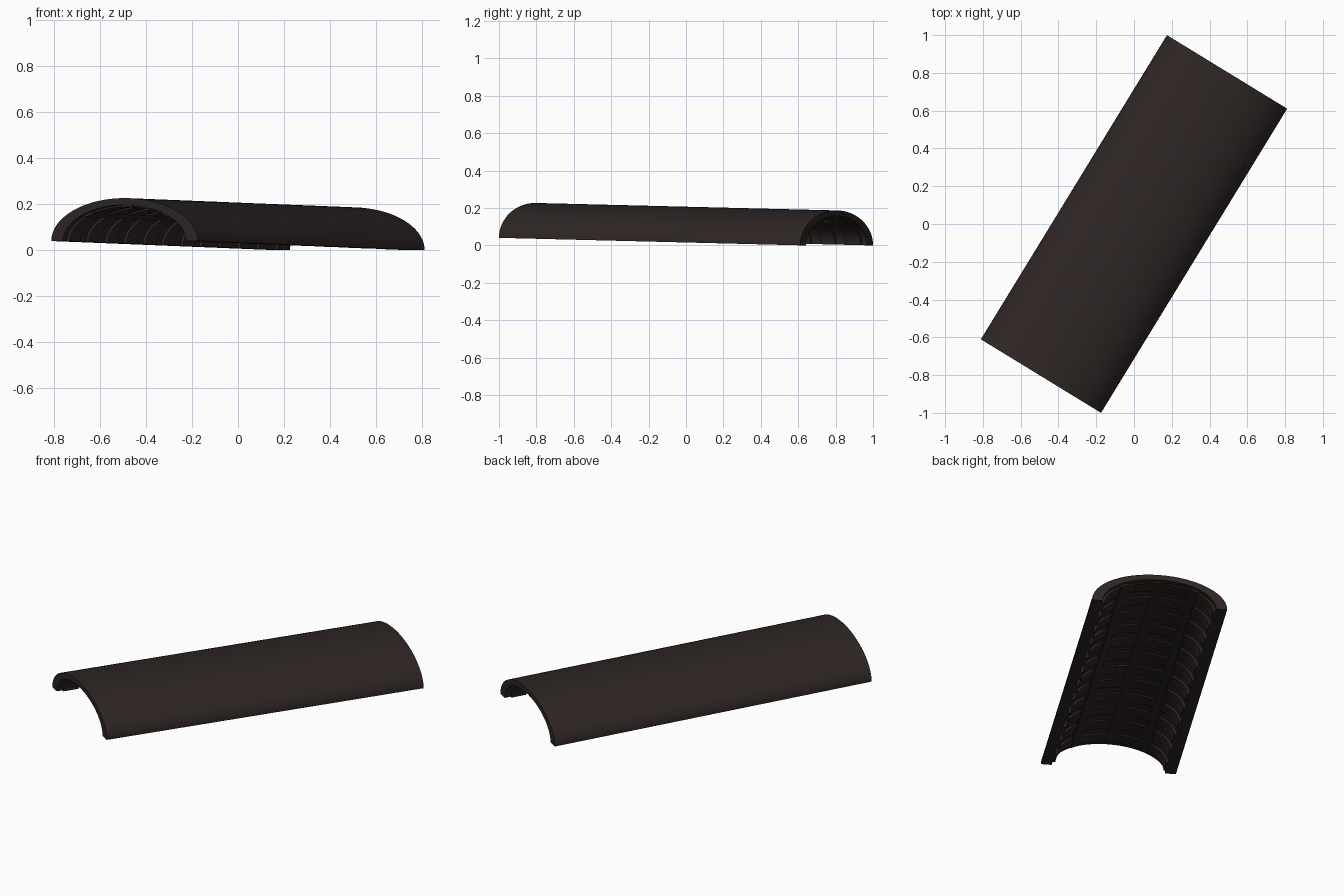
import bpy, bmesh, math

if "Cube" in bpy.data.objects:
    bpy.data.objects.remove(bpy.data.objects["Cube"])

HALF_LEN = 0.944          # half length along the barrel axis
R_OUT, R_IN = 0.373, 0.313
FLATTEN = 0.5             # arch height relative to half width
YAW = math.atan2(0.985, 1.61)
DROP = 0.02               # the near end sits higher than the far end

mat = bpy.data.materials.new("dark_brown")
mat.diffuse_color = (0.027, 0.019, 0.018, 1)
mat.use_nodes = True
mat.node_tree.nodes["Principled BSDF"].inputs["Base Color"].default_value = mat.diffuse_color


def place(lateral, along, height):
    x = lateral * math.cos(YAW) + along * math.sin(YAW)
    y = -lateral * math.sin(YAW) + along * math.cos(YAW)
    return x, y, height + DROP * (1 - along / HALF_LEN)


def arc_band(name, a0, a1, r0, r1, spans, segs):
    """Curved slabs between two angles and two radii, one per (start, end) span."""
    bm = bmesh.new()
    for s0, s1 in spans:
        rows = []
        for i in range(segs + 1):
            a = math.radians(a0 + (a1 - a0) * i / segs)
            rows.append([bm.verts.new(place(r * math.cos(a), s, r * math.sin(a) * FLATTEN))
                         for r, s in ((r0, s0), (r1, s0), (r1, s1), (r0, s1))])
        for p, q in zip(rows, rows[1:]):
            for k in range(4):
                bm.faces.new((p[k], p[(k + 1) % 4], q[(k + 1) % 4], q[k]))
        bm.faces.new(rows[0])
        bm.faces.new(rows[-1][::-1])
    bmesh.ops.recalc_face_normals(bm, faces=bm.faces)
    me = bpy.data.meshes.new(name)
    bm.to_mesh(me)
    bm.free()
    ob = bpy.data.objects.new(name, me)
    me.materials.append(mat)
    bpy.context.collection.objects.link(ob)
    bpy.ops.object.select_all(action='DESELECT')
    ob.select_set(True)
    bpy.context.view_layer.objects.active = ob
    bpy.ops.object.shade_smooth_by_angle(angle=math.radians(30))
    return ob


# Vaulted roof shell
arc_band("roof_shell", 0, 180, R_IN, R_OUT, [(-HALF_LEN, HALF_LEN)], 64)

# Cross ribs on the underside
COUNT = 12
pitch = 2 * HALF_LEN / COUNT
centres = [-HALF_LEN + pitch * (i + 0.5) for i in range(COUNT)]
arc_band("cross_ribs", 0, 180, R_IN - 0.014, R_IN + 0.004,
         [(c - 0.045, c + 0.045) for c in centres], 48)

# Lengthwise stringers at the crown and both haunches
for name, angle in (("right_stringer", 50), ("crown_stringer", 90), ("left_stringer", 130)):
    arc_band(name, angle - 5, angle + 5, R_IN - 0.018, R_IN + 0.004,
             [(-HALF_LEN + 0.02, HALF_LEN - 0.02)], 4)
